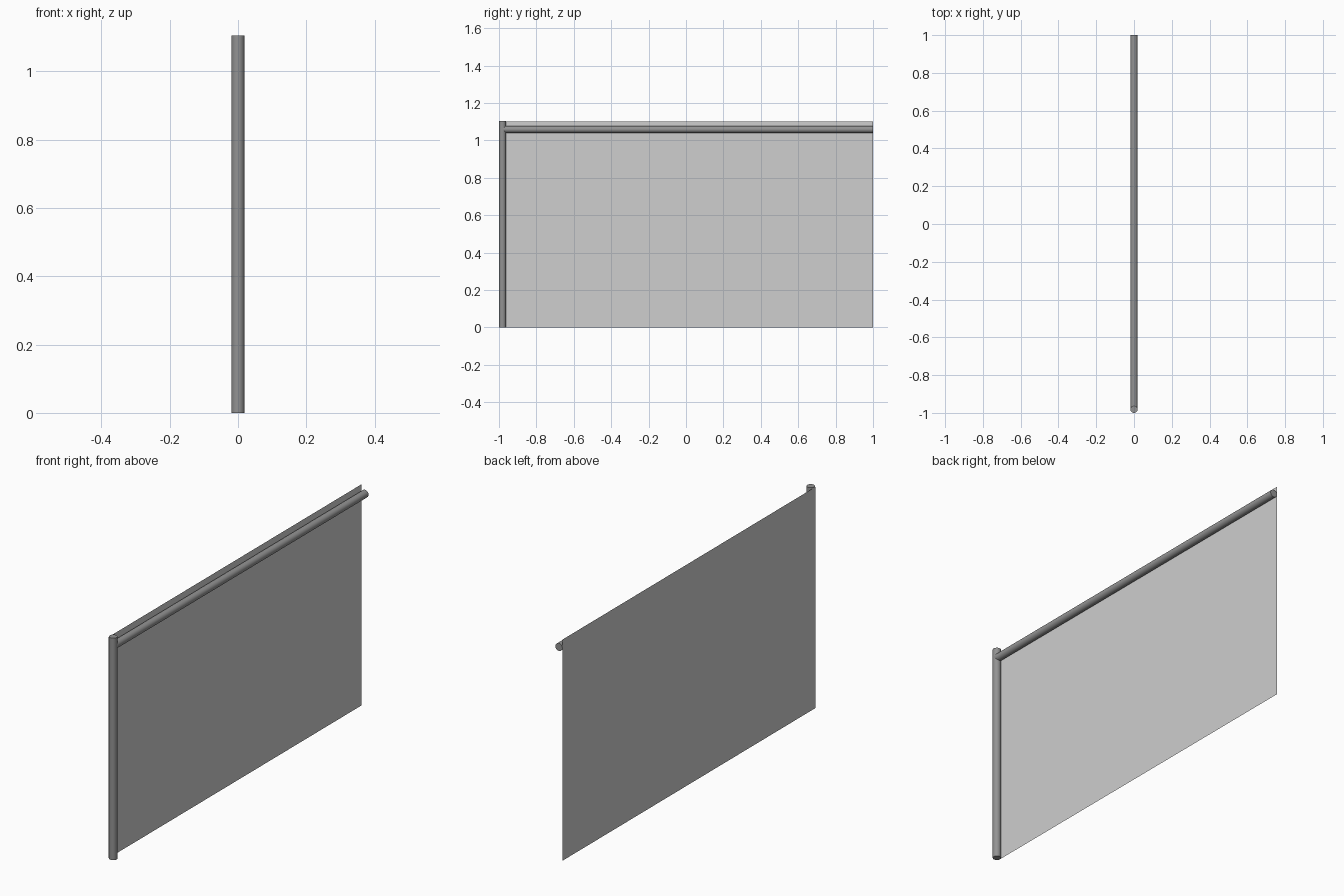
import bpy
import math

if "Cube" in bpy.data.objects:
    bpy.data.objects.remove(bpy.data.objects["Cube"])

R = 0.019          # tube radius
TOP = 1.105        # post height


def material(name, v):
    m = bpy.data.materials.new(name)
    m.diffuse_color = (v, v, v, 1)
    m.use_nodes = True
    m.node_tree.nodes["Principled BSDF"].inputs["Base Color"].default_value = m.diffuse_color
    return m


metal = material("grey metal", 0.29)
pane = material("light grey panel", 0.62)


def tube(name, length, loc, rot=(0, 0, 0)):
    bpy.ops.mesh.primitive_cylinder_add(vertices=32, radius=R, depth=length,
                                        location=loc, rotation=rot)
    ob = bpy.context.object
    ob.name = name
    ob.data.materials.append(metal)
    bpy.ops.object.shade_smooth_by_angle(angle=math.radians(40))


# Upright post at the front end
tube("post", TOP, (0, -1 + R, TOP / 2))

# Handrail from the post axis to the back end
start = -1 + R
tube("handrail", 1 - start, (0, (1 + start) / 2, 1.059), (math.pi / 2, 0, 0))

# Thin infill sheet touching the left side of the tubes
mesh = bpy.data.meshes.new("panel")
x, h = -R, 1.101
mesh.from_pydata([(x, -1 + R / 2, 0), (x, 1, 0), (x, 1, h), (x, -1 + R / 2, h)],
                 [], [(0, 1, 2, 3)])
mesh.materials.append(pane)
bpy.context.collection.objects.link(bpy.data.objects.new("panel", mesh))
